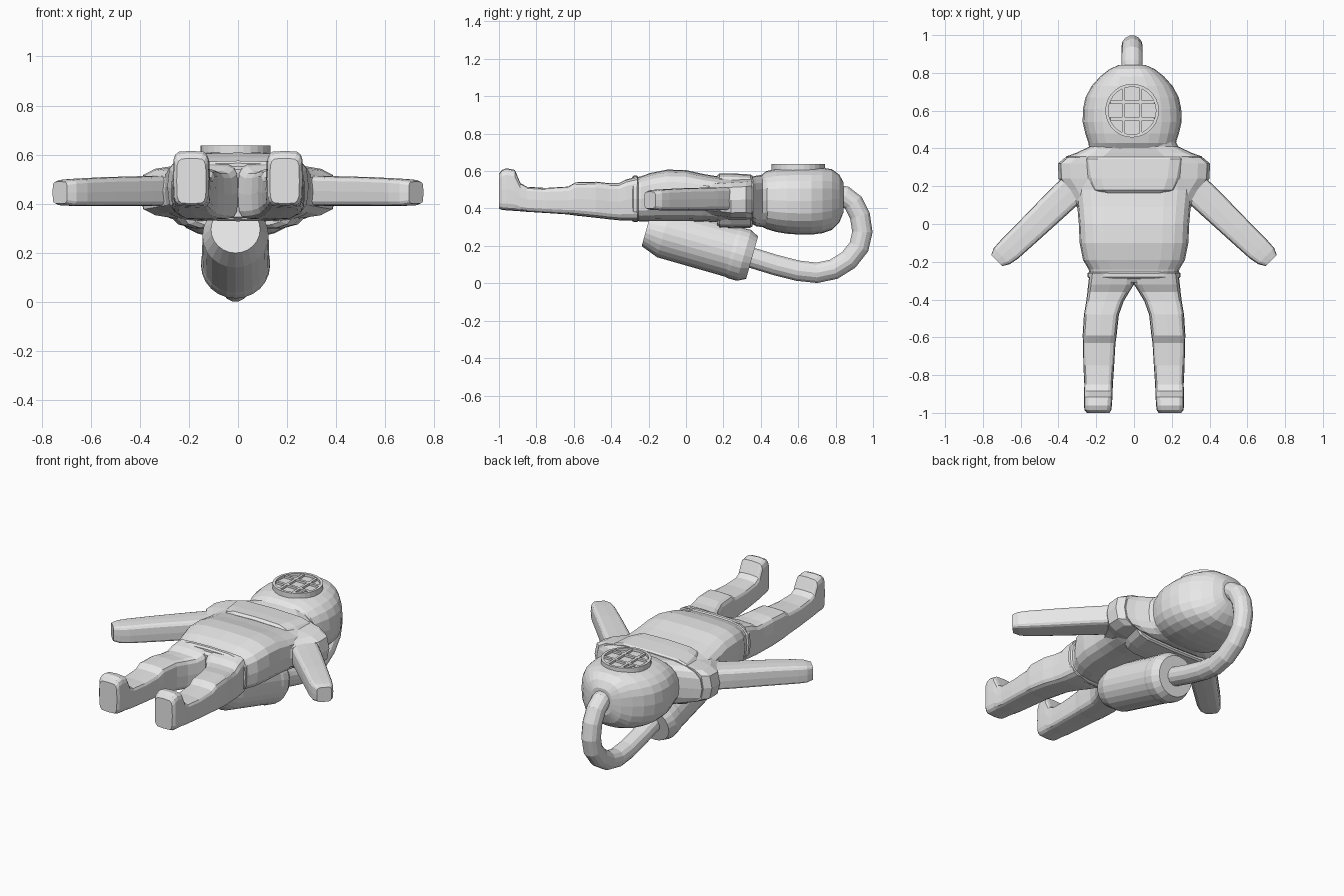
import bpy, bmesh, math
from mathutils import Vector

grey = bpy.data.materials.new("light_grey")
grey.diffuse_color = (0.8, 0.8, 0.8, 1)

CX = -0.01   # helmet, tank and hose sit slightly off centre


def loft(name, sections, n=16):
    """Skin superellipse sections given as (centre, half axis u, half axis v, exponent)."""
    bm = bmesh.new()
    rings = []
    for c, u, v, e in sections:
        ring = []
        for i in range(n):
            a = 2 * math.pi * i / n
            ca, sa = math.cos(a), math.sin(a)
            p = math.copysign(abs(ca) ** (2 / e), ca)
            q = math.copysign(abs(sa) ** (2 / e), sa)
            ring.append(bm.verts.new(Vector(c) + Vector(u) * p + Vector(v) * q))
        rings.append(ring)
    for a, b in zip(rings, rings[1:]):
        for i in range(n):
            j = (i + 1) % n
            bm.faces.new((a[i], a[j], b[j], b[i]))
    bm.faces.new(rings[0])
    bm.faces.new(rings[-1])
    bmesh.ops.recalc_face_normals(bm, faces=bm.faces)
    me = bpy.data.meshes.new(name)
    bm.to_mesh(me)
    bm.free()
    me.materials.append(grey)
    ob = bpy.data.objects.new(name, me)
    bpy.context.collection.objects.link(ob)
    return ob


def loft_y(name, rows, e, n=16):
    """Loft along y from rows of (y, x0, x1, z0, z1)."""
    return loft(name, [(((x0 + x1) / 2, y, (z0 + z1) / 2), ((x1 - x0) / 2, 0, 0),
                        (0, 0, (z1 - z0) / 2), e) for y, x0, x1, z0, z1 in rows], n)


def sym(rows, c=0):
    return [(y, c - w, c + w, z0, z1) for y, w, z0, z1 in rows]


def box(name, c, size):
    x, y, z = (s / 2 for s in size)
    return loft_y(name, [(c[1] + s * y, c[0] - x, c[0] + x, c[2] - z, c[2] + z)
                         for s in (-1, 1)], 40, 8)


# Suit body
loft_y("torso", sym([
    (-0.31, 0.225, 0.345, 0.54), (-0.27, 0.237, 0.335, 0.565), (-0.24, 0.24, 0.33, 0.572),
    (-0.19, 0.27, 0.33, 0.59), (-0.10, 0.288, 0.33, 0.608), (0.0, 0.292, 0.33, 0.605),
    (0.09, 0.30, 0.33, 0.585), (0.18, 0.31, 0.325, 0.57), (0.34, 0.31, 0.325, 0.57)]), 3.6, 20)
loft_y("belt", sym([(-0.29, 0.235, 0.335, 0.565), (-0.28, 0.247, 0.328, 0.575),
                    (-0.262, 0.247, 0.328, 0.575), (-0.252, 0.235, 0.335, 0.565)]), 3.6, 20)
loft_y("shoulders", sym([
    (0.08, 0.298, 0.36, 0.54), (0.18, 0.355, 0.345, 0.55), (0.24, 0.40, 0.335, 0.555),
    (0.32, 0.402, 0.335, 0.56), (0.352, 0.365, 0.33, 0.565)]), 4)

# Breastplate and collar
loft_y("breastplate", sym([
    (0.165, 0.20, 0.31, 0.575), (0.18, 0.23, 0.297, 0.588), (0.24, 0.26, 0.295, 0.588),
    (0.345, 0.28, 0.297, 0.582), (0.355, 0.275, 0.305, 0.575)]), 5)
loft_y("collar", sym([(0.335, 0.36, 0.325, 0.565), (0.358, 0.36, 0.315, 0.572),
                      (0.375, 0.31, 0.305, 0.575), (0.41, 0.235, 0.30, 0.58),
                      (0.44, 0.22, 0.30, 0.59)]), 3, 20)

# Helmet
loft_y("helmet", sym([
    (0.39, 0.225, 0.31, 0.57), (0.43, 0.232, 0.29, 0.60), (0.48, 0.248, 0.275, 0.612),
    (0.54, 0.262, 0.265, 0.617), (0.61, 0.26, 0.26, 0.62), (0.67, 0.247, 0.26, 0.62),
    (0.73, 0.215, 0.268, 0.618), (0.78, 0.17, 0.285, 0.61), (0.82, 0.12, 0.325, 0.58),
    (0.842, 0.07, 0.38, 0.54)], CX), 2.7, 24)

# Round window with a grille
loft("window_rim", [((CX, 0.6, z), (r, 0, 0), (0, r, 0), 2) for r, z in
                    ((0.142, 0.55), (0.142, 0.638), (0.126, 0.638), (0.126, 0.622))], 28)
for o in (-0.045, 0.045):
    box("window_bar", (CX + o, 0.6, 0.628), (0.016, 0.235, 0.014))
    box("window_crossbar", (CX, 0.6 + o, 0.628), (0.235, 0.016, 0.014))

for s, side in ((1, "right"), (-1, "left")):
    # Arms
    arm = [(0.31, 0.20, 0.08, 0.39, 0.515), (0.40, 0.115, 0.079, 0.39, 0.512),
           (0.55, -0.03, 0.072, 0.39, 0.508), (0.66, -0.135, 0.067, 0.39, 0.502),
           (0.70, -0.17, 0.06, 0.392, 0.498), (0.726, -0.193, 0.042, 0.40, 0.49)]
    loft(side + "_arm", [((s * x, y, (z0 + z1) / 2), (s * w * 0.707, w * 0.707, 0),
                          (0, 0, (z1 - z0) / 2), 5) for x, y, w, z0, z1 in arm])
    # Legs with knee pads and upturned boots
    leg = [(-0.26, 0.0, 0.235, 0.335, 0.57), (-0.32, 0.0, 0.243, 0.335, 0.555),
           (-0.36, 0.025, 0.247, 0.337, 0.535), (-0.41, 0.055, 0.253, 0.342, 0.535),
           (-0.48, 0.08, 0.265, 0.35, 0.543), (-0.59, 0.092, 0.272, 0.362, 0.54),
           (-0.63, 0.098, 0.27, 0.368, 0.517), (-0.75, 0.105, 0.268, 0.376, 0.51),
           (-0.85, 0.112, 0.263, 0.382, 0.516), (-0.885, 0.113, 0.264, 0.385, 0.535),
           (-0.915, 0.114, 0.265, 0.387, 0.606), (-0.96, 0.117, 0.265, 0.39, 0.615),
           (-0.985, 0.12, 0.262, 0.393, 0.605), (-1.0, 0.13, 0.25, 0.40, 0.585)]
    loft_y(side + "_leg", [(y, *sorted((s * a, s * b)), z0, z1) for y, a, b, z0, z1 in leg], 5)

# Air tank, tilted away from the back
axis = Vector((0, 0.963, -0.27))
up = Vector((0, 0.27, 0.963))
start = Vector((CX, -0.21, 0.295))
tank = [(0, 0.10), (0.095, 0.135), (0.47, 0.137), (0.49, 0.141), (0.54, 0.141), (0.585, 0.118)]
loft("air_tank", [(start + axis * t, (r, 0, 0), up * r, 2) for t, r in tank], 24)

# Hose from the tank to the top of the helmet
path = [Vector((CX, y, z)) for y, z in (
    (0.34, 0.14), (0.48, 0.097), (0.60, 0.067), (0.70, 0.056), (0.79, 0.075), (0.87, 0.125),
    (0.925, 0.195), (0.943, 0.275), (0.93, 0.36), (0.895, 0.43), (0.85, 0.465), (0.77, 0.48))]
hose = []
for i, p in enumerate(path):
    t = (path[min(i + 1, len(path) - 1)] - path[max(i - 1, 0)]).normalized()
    hose.append((p, (0.056, 0, 0), Vector((0, -t.z, t.y)) * 0.056, 2))
loft("air_hose", hose, 14)
